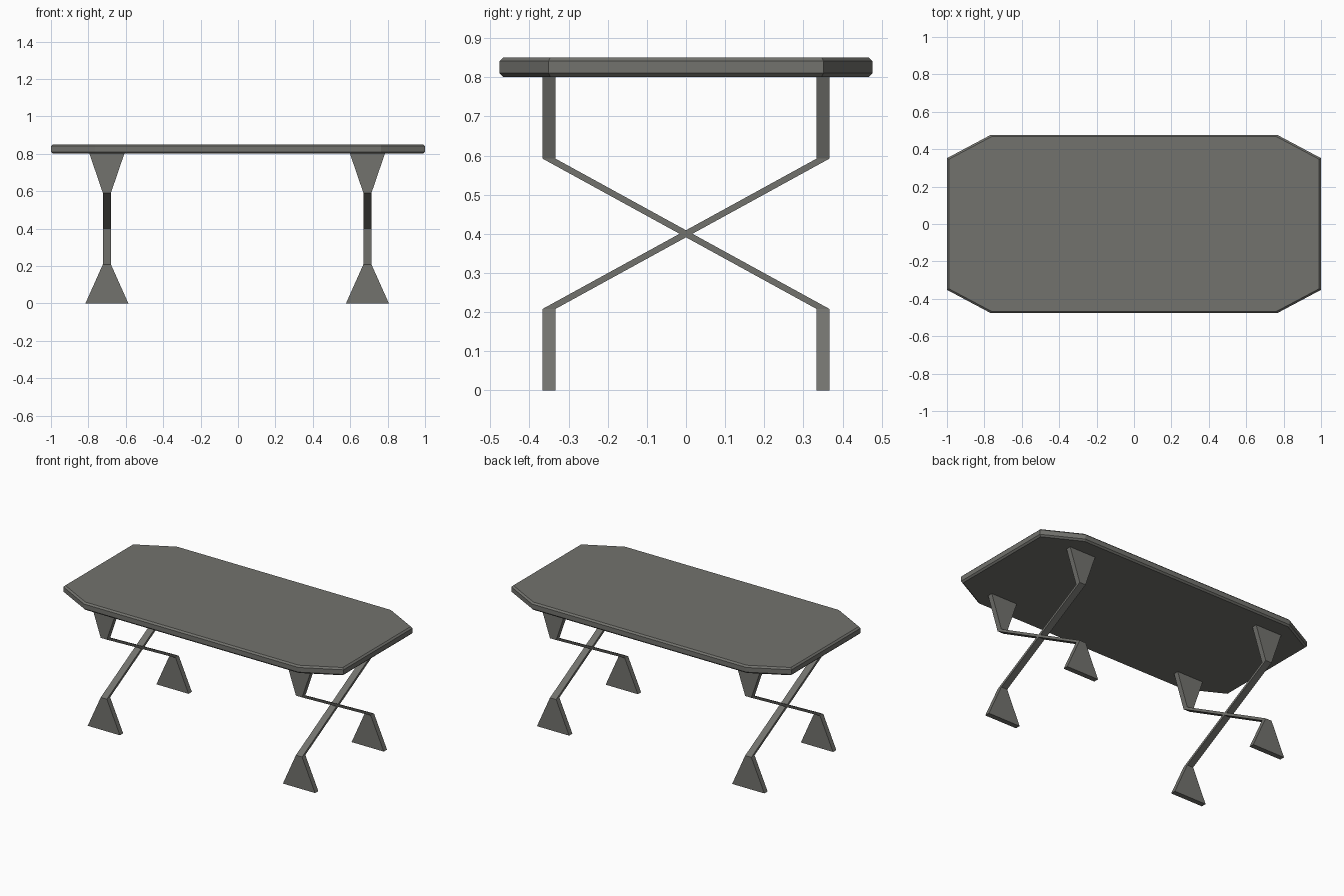
import bpy

if "Cube" in bpy.data.objects:
    bpy.data.objects.remove(bpy.data.objects["Cube"])

grey = bpy.data.materials.new("warm grey")
grey.diffuse_color = (0.17, 0.17, 0.155, 1)
grey.use_nodes = True
grey.node_tree.nodes["Principled BSDF"].inputs["Base Color"].default_value = grey.diffuse_color


def loft(name, rings):
    """Closed solid through equal-length rings, bottom to top, counter-clockwise."""
    n = len(rings[0])
    verts = [v for r in rings for v in r]
    faces = [list(reversed(range(n))), [len(verts) - n + i for i in range(n)]]
    for k in range(len(rings) - 1):
        for i in range(n):
            j = (i + 1) % n
            faces.append([k * n + i, k * n + j, (k + 1) * n + j, (k + 1) * n + i])
    mesh = bpy.data.meshes.new(name)
    mesh.from_pydata(verts, [], faces)
    mesh.materials.append(grey)
    obj = bpy.data.objects.new(name, mesh)
    bpy.context.collection.objects.link(obj)
    return obj


def octagon(z, ax, ay, bx, by):
    # (ax, ay): corner on the short end, (bx, by): corner on the long side
    return [(ax, -ay, z), (ax, ay, z), (bx, by, z), (-bx, by, z),
            (-ax, ay, z), (-ax, -ay, z), (-bx, -by, z), (bx, -by, z)]


# Tabletop with chamfered rims
outer = (1.0, 0.352, 0.765, 0.477)
inner = (0.99, 0.346, 0.762, 0.467)
loft("tabletop", [octagon(0.801, *inner), octagon(0.811, *outer),
                  octagon(0.841, *outer), octagon(0.851, *inner)])


def section(x, y, z, half):
    t = 0.0165
    return [(x - half, y - t, z), (x + half, y - t, z),
            (x + half, y + t, z), (x - half, y + t, z)]


# Crossed legs: flared foot, diagonal bar, flared bracket under the top
for side, x in (("left", -0.701), ("right", 0.692)):
    for end, s in (("front", -1), ("back", 1)):
        y = 0.35 * s
        loft(f"{side}_{end}_leg", [section(x, y, 0.0, 0.115), section(x, y, 0.208, 0.022),
                                   section(x, -y, 0.592, 0.022), section(x, -y, 0.803, 0.094)])
